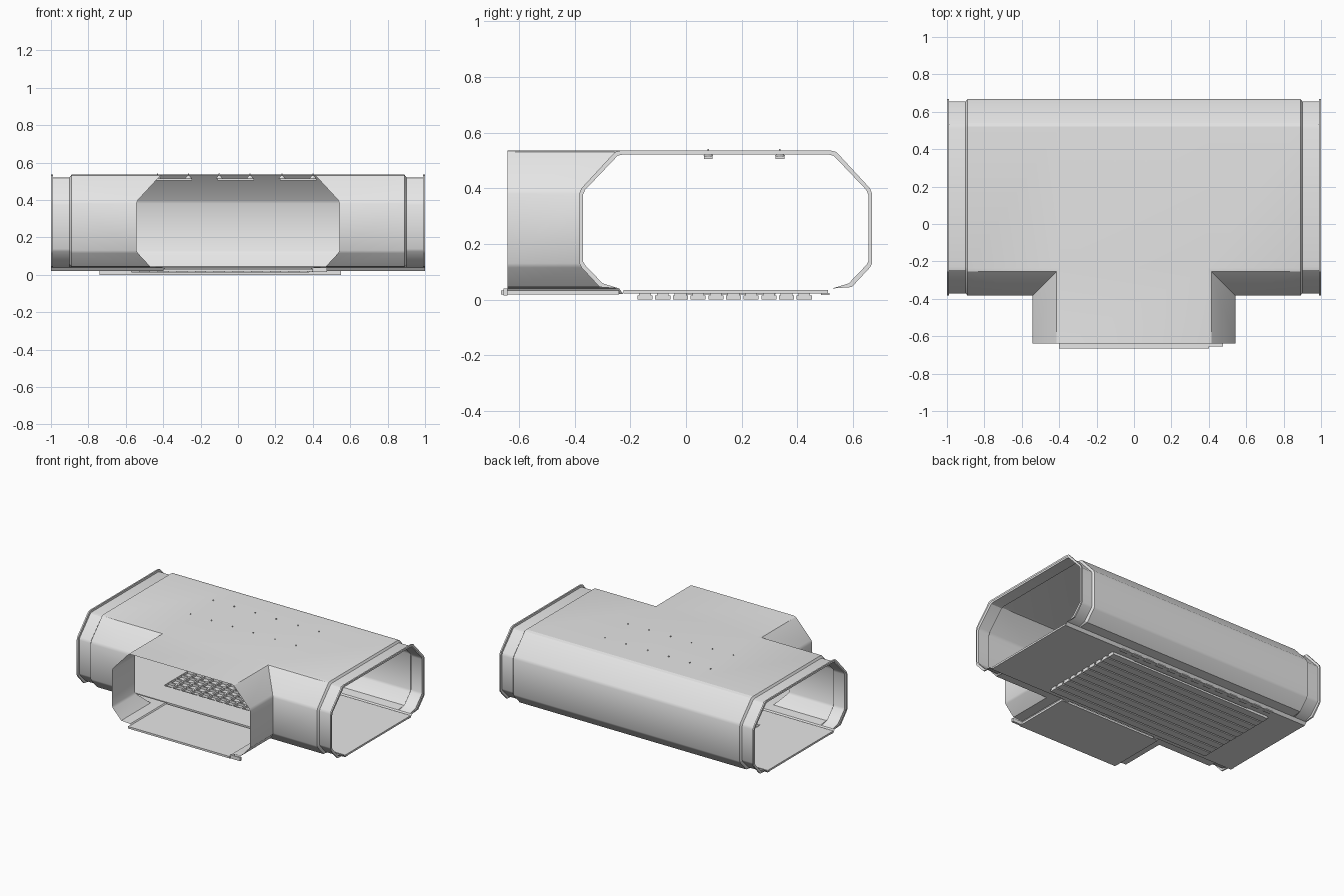
import bpy, bmesh, math

if "Cube" in bpy.data.objects:
    bpy.data.objects.remove(bpy.data.objects["Cube"])

grey = bpy.data.materials.new("light_grey")
grey.diffuse_color = (0.8, 0.8, 0.8, 1)
grey.use_nodes = True
grey.node_tree.nodes["Principled BSDF"].inputs["Base Color"].default_value = grey.diffuse_color


def finish(name, bm, smooth=False):
    bmesh.ops.remove_doubles(bm, verts=bm.verts, dist=0.0005)
    bmesh.ops.recalc_face_normals(bm, faces=bm.faces)
    mesh = bpy.data.meshes.new(name)
    bm.to_mesh(mesh)
    bm.free()
    mesh.materials.append(grey)
    obj = bpy.data.objects.new(name, mesh)
    bpy.context.collection.objects.link(obj)
    if smooth:
        bpy.ops.object.select_all(action='DESELECT')
        obj.select_set(True)
        bpy.context.view_layer.objects.active = obj
        bpy.ops.object.shade_smooth_by_angle(angle=math.radians(30))
    return obj


def loft(bm, rows):
    grid = [[bm.verts.new(p) for p in row] for row in rows]
    for a, b in zip(grid, grid[1:]):
        for i in range(len(a) - 1):
            bm.faces.new((a[i], a[i + 1], b[i + 1], b[i]))


def box(bm, x0, x1, y0, y1, z0, z1):
    vs = bmesh.ops.create_cube(bm, size=1)["verts"]
    for v in vs:
        v.co = ((x0 + x1) / 2 + v.co.x * (x1 - x0),
                (y0 + y1) / 2 + v.co.y * (y1 - y0),
                (z0 + z1) / 2 + v.co.z * (z1 - z0))
    return vs


# side wall profile: distance outward from the roof edge, height
WALL = [(0, .535), (.02, .53), (.14, .40), (.148, .38), (.148, .13), (.14, .115),
        (.075, .045), (.005, .04), (-.01, .02), (-.04, .02)]
FRONT, BACK, SIDE, MOUTH, COLLAR = -.235, .52, .395, -.64, .89
SECTION = [(FRONT - d, z) for d, z in reversed(WALL)] + [(BACK + d, z) for d, z in WALL]


def section(x, inset):
    pts = []
    for y, z in SECTION:
        if inset and z > .042:
            y = .1425 + (y - .1425) * .976
            z = .285 + (z - .285) * .945
        pts.append((x, y, z))
    return pts


# T-shaped corridor shell: mitred side walls, back wall, roof
bm = bmesh.new()
for s in (-1, 1):
    loft(bm, [[(s * COLLAR, FRONT - d, z) for d, z in WALL],
              [(s * (SIDE + d), FRONT - d, z) for d, z in WALL],
              [(s * (SIDE + d), MOUTH, z) for d, z in WALL]])
loft(bm, [[(x, BACK + d, z) for d, z in WALL] for x in (-COLLAR, COLLAR)])
xs = (-COLLAR, -SIDE, SIDE, COLLAR)
loft(bm, [[(x, y, .535) for x in xs] for y in (FRONT, BACK)])
loft(bm, [[(x, y, .535) for x in xs[1:3]] for y in (MOUTH, FRONT)])
finish("corridor_shell", bm, True)

# recessed collars with end flanges
for s, name in ((-1, "left_collar"), (1, "right_collar")):
    bm = bmesh.new()
    loft(bm, [section(s * x, i) for x, i in
              ((COLLAR, 0), (.9, 1), (.988, 1), (.99, 0), (1, 0), (1, 1))])
    finish(name, bm, True)

# floor with a rectangular opening for the grate
GX0, GX1, GY0, GY1 = -.57, .38, -.03, .315
bm = bmesh.new()
for x0, x1, y0, y1 in ((-1, GX0, -.225, .51), (GX1, 1, -.225, .51),
                       (GX0, GX1, -.225, GY0), (GX0, GX1, GY1, .51)):
    box(bm, x0, x1, y0, y1, .022, .035)
finish("main_floor", bm)

bm = bmesh.new()
box(bm, -.4, .4, -.665, -.24, .018, .032)
finish("branch_floor", bm)

bm = bmesh.new()
box(bm, .395, .475, -.655, -.64, .015, .04)
finish("floor_bracket", bm)

# floor grate
bm = bmesh.new()
nx, ny = 14, 5
for i in range(nx + 1):
    x = GX0 + (GX1 - GX0) * i / nx
    box(bm, x - .006, x + .006, GY0, GY1, .018, .035)
for j in range(ny + 1):
    y = GY0 + (GY1 - GY0) * j / ny
    box(bm, GX0, GX1, y - .006, y + .006, .018, .034)
finish("floor_grate", bm)

# slats under the floor, with a narrower neck above each
bm = bmesh.new()
for i in range(10):
    y = -.147 + .0635 * i
    box(bm, -.74, .55, y - .027, y + .027, 0, .014)
    for x0, x1 in ((-.74, GX0), (GX1, .55)):
        box(bm, x0, x1, y - .021, y + .021, .014, .022)
finish("under_slats", bm)

# clips along the floor edge
bm = bmesh.new()
for i in range(13):
    x = -.70 + .1 * i
    box(bm, x - .03, x + .03, .485, .515, .016, .023)
finish("floor_clips", bm)

# ceiling lamps hung on pins that poke through the roof
bm = bmesh.new()
for y in (.08, .337):
    for x in (-.43, -.10, .235):
        box(bm, x - .01, x + .185, y - .016, y + .016, .505, .516)
        for px in (x, x + .165):
            cone = bmesh.ops.create_cone(bm, cap_ends=True, segments=8, radius1=.018,
                                         radius2=.004, depth=.016)["verts"]
            bmesh.ops.translate(bm, verts=cone, vec=(px, y, .524))
            box(bm, px - .003, px + .003, y - .003, y + .003, .53, .541)
finish("ceiling_lamps", bm)
